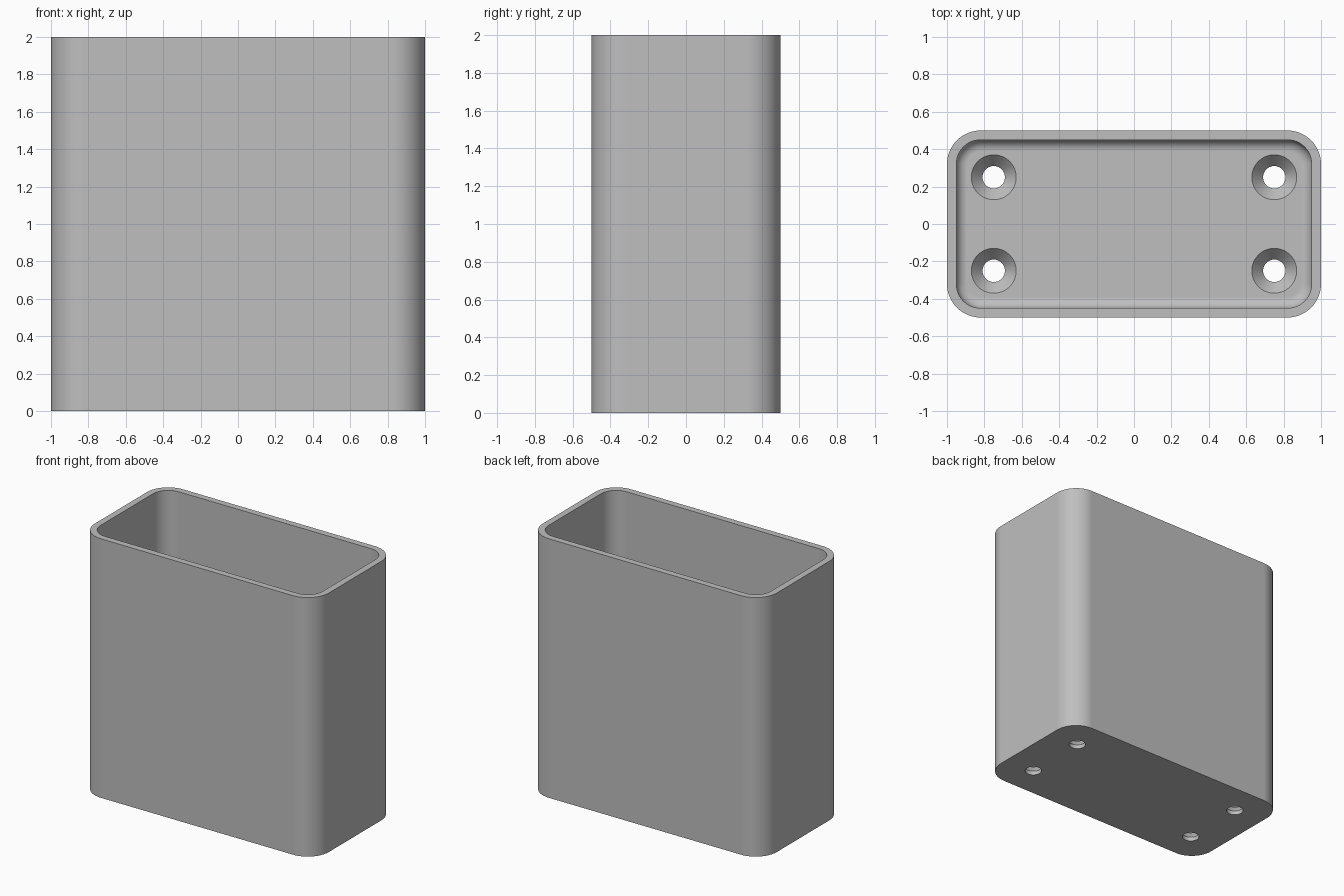
import bpy, bmesh
from math import sin, cos, pi, radians, tan

if "Cube" in bpy.data.objects:
    bpy.data.objects.remove(bpy.data.objects["Cube"])

HX, HY, HEIGHT = 1.0, 0.5, 2.0
CORNER, WALL, FLOOR, FILLET = 0.18, 0.05, 0.1, 0.06
HOLE_R, SINK_R = 0.06, 0.12
STEPS = 12

grey = bpy.data.materials.new("plain_grey")
grey.use_nodes = True
grey.diffuse_color = (0.52, 0.52, 0.52, 1)
grey.node_tree.nodes["Principled BSDF"].inputs["Base Color"].default_value = grey.diffuse_color


def rounded_loop(bm, inset, z):
    """Rounded rectangle inset from the outer wall."""
    r = CORNER - inset
    verts = []
    for i, (sx, sy) in enumerate([(1, 1), (-1, 1), (-1, -1), (1, -1)]):
        for k in range(STEPS + 1):
            a = (i + k / STEPS) * pi / 2
            verts.append(bm.verts.new((sx * (HX - CORNER) + r * cos(a),
                                       sy * (HY - CORNER) + r * sin(a), z)))
    return verts


def circle_loop(bm, r, z, n=48):
    return [bm.verts.new((r * cos(2 * pi * k / n), r * sin(2 * pi * k / n), z))
            for k in range(n)]


def skin(bm, loops):
    """Join stacked loops and cap both ends."""
    for a, b in zip(loops, loops[1:]):
        for k in range(len(a)):
            j = (k + 1) % len(a)
            bm.faces.new((a[k], a[j], b[j], b[k]))
    bm.faces.new(loops[0][::-1])
    bm.faces.new(loops[-1])


def finish(bm, name):
    bmesh.ops.recalc_face_normals(bm, faces=bm.faces)
    mesh = bpy.data.meshes.new(name)
    bm.to_mesh(mesh)
    bm.free()
    mesh.materials.append(grey)
    ob = bpy.data.objects.new(name, mesh)
    bpy.context.collection.objects.link(ob)
    return ob


# Open box with a rounded join between walls and floor
bm = bmesh.new()
loops = [rounded_loop(bm, 0, 0), rounded_loop(bm, 0, HEIGHT), rounded_loop(bm, WALL, HEIGHT)]
for k in range(9):
    a = k / 8 * pi / 2
    loops.append(rounded_loop(bm, WALL + FILLET * (1 - cos(a)), FLOOR + FILLET * (1 - sin(a))))
skin(bm, loops)
box = finish(bm, "open_box")

# Countersunk screw holes through the floor
sink_depth = (SINK_R - HOLE_R) / tan(radians(41))
bpy.context.view_layer.objects.active = box
box.select_set(True)
for x in (-0.75, 0.75):
    for y in (-0.25, 0.25):
        bm = bmesh.new()
        skin(bm, [circle_loop(bm, HOLE_R, -0.1), circle_loop(bm, HOLE_R, FLOOR - sink_depth),
                  circle_loop(bm, SINK_R, FLOOR), circle_loop(bm, SINK_R, FLOOR + 0.1)])
        cutter = finish(bm, "hole_cutter")
        cutter.location = (x, y, 0)
        cutter.hide_render = True
        cut = box.modifiers.new("screw_hole", "BOOLEAN")
        cut.operation = "DIFFERENCE"
        cut.solver = "EXACT"
        cut.object = cutter
        bpy.context.view_layer.update()
        bpy.ops.object.modifier_apply(modifier=cut.name)
        bpy.data.objects.remove(cutter)

# Smooth curves, crisp rims
bpy.ops.object.shade_smooth_by_angle(angle=radians(30))
weighted = box.modifiers.new("even_shading", "WEIGHTED_NORMAL")
weighted.keep_sharp = True
